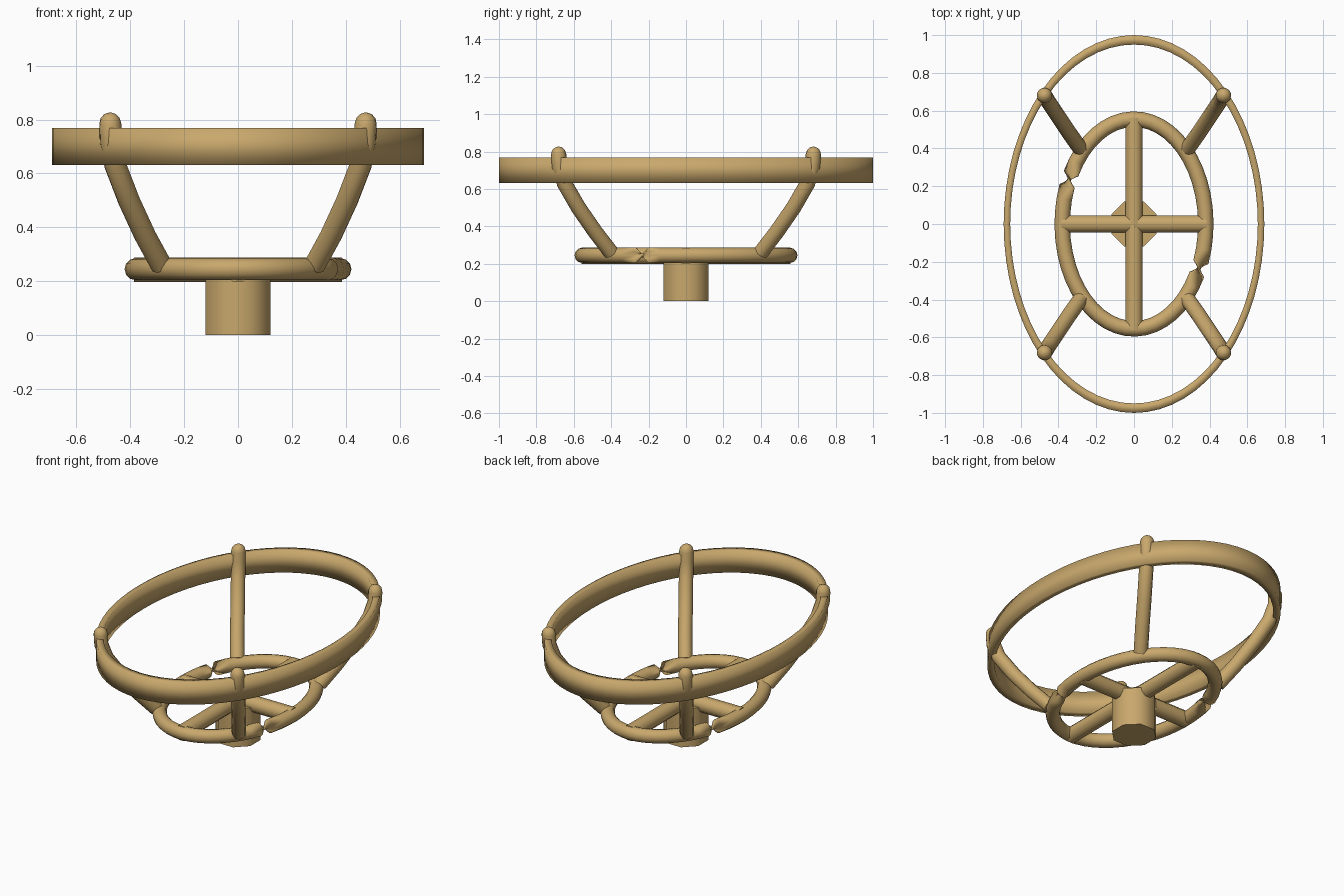
import bpy, bmesh, math
from mathutils import Vector, Matrix

if "Cube" in bpy.data.objects:
    bpy.data.objects.remove(bpy.data.objects["Cube"])

wood = bpy.data.materials.new("tan_wood")
wood.diffuse_color = (0.58, 0.39, 0.15, 1)
wood.use_nodes = True
wood.node_tree.nodes["Principled BSDF"].inputs["Base Color"].default_value = wood.diffuse_color


def finish(name, bm, angle=None):
    bmesh.ops.recalc_face_normals(bm, faces=bm.faces)
    me = bpy.data.meshes.new(name)
    bm.to_mesh(me)
    bm.free()
    ob = bpy.data.objects.new(name, me)
    bpy.context.collection.objects.link(ob)
    me.materials.append(wood)
    for p in me.polygons:
        p.use_smooth = True
    if angle:
        bpy.ops.object.select_all(action='DESELECT')
        ob.select_set(True)
        bpy.context.view_layer.objects.active = ob
        bpy.ops.object.shade_smooth_by_angle(angle=math.radians(angle))
    return ob


def bridge(bm, rings, closed=False, twists=()):
    # skins consecutive rings; a twisted segment joins opposite sides and pinches
    n = len(rings[0])
    for i in range(len(rings) if closed else len(rings) - 1):
        a, b = rings[i], rings[(i + 1) % len(rings)]
        s = n // 2 if i in twists else 0
        for k in range(n):
            bm.faces.new((a[k], a[(k + 1) % n], b[(k + 1 + s) % n], b[(k + s) % n]))


# upper rim: tall thin elliptical band
bm = bmesh.new()
N = 64
rings = []
for i in range(N):
    t = 2 * math.pi * i / N
    rings.append([bm.verts.new((0.69 * r * math.cos(t), r * math.sin(t), z))
                  for r, z in ((1, 0.632), (1, 0.768), (0.95, 0.768), (0.95, 0.632))])
bridge(bm, rings, True)
finish("upper_rim", bm)

# lower ring: elliptical tube with two pinched, twisted joints
bm = bmesh.new()
N, M, R = 48, 12, 0.041
rings = []
for i in range(N):
    t = math.radians(155) + 2 * math.pi * (i + 0.5) / N
    c = Vector((0.38 * math.cos(t), 0.555 * math.sin(t), 0.245))
    out = Vector((0.555 * math.cos(t), 0.38 * math.sin(t), 0)).normalized()
    rings.append([bm.verts.new(c + R * (out * math.cos(a) + Vector((0, 0, math.sin(a)))))
                  for a in (2 * math.pi * k / M for k in range(M))])
bridge(bm, rings, True, (N // 2 - 1, N - 1))
finish("lower_ring", bm)


def octagon_rod(name, length, apothem, center, axis):
    bm = bmesh.new()
    r = apothem / math.cos(math.pi / 8)
    bmesh.ops.create_cone(bm, cap_ends=True, segments=8, radius1=r, radius2=r, depth=length,
                          matrix=Matrix.Rotation(math.pi / 8, 4, 'Z'))
    co = Vector((0, 0, 1)).rotation_difference(Vector(axis)).to_matrix().to_4x4()
    bm.transform(Matrix.Translation(center) @ co)
    finish(name, bm, 50)


# cross bars and central post
octagon_rod("cross_bar_long", 1.12, 0.045, (0, 0, 0.243), (0, 1, 0))
octagon_rod("cross_bar_short", 0.77, 0.045, (0, 0, 0.243), (1, 0, 0))
octagon_rod("post", 0.24, 0.12, (0, 0, 0.12), (0, 0, 1))

# bowed arms with rounded tips, mirrored into four corners
path = [(0.285, 0.40, 0.26), (0.345, 0.485, 0.37), (0.405, 0.575, 0.50),
        (0.455, 0.65, 0.63), (0.472, 0.678, 0.72), (0.474, 0.681, 0.785)]
for sx in (-1, 1):
    for sy in (-1, 1):
        bm = bmesh.new()
        pts = [Vector((x * sx, y * sy, z)) for x, y, z in path]
        stations = []
        for i, p in enumerate(pts):
            d = (pts[min(i + 1, len(pts) - 1)] - pts[max(i - 1, 0)]).normalized()
            stations.append((p, d, 0.041))
        p, d, r = stations[-1]
        for a in (30, 55, 75, 88):
            a = math.radians(a)
            stations.append((p + d * r * math.sin(a), d, r * math.cos(a)))
        side = Vector((-pts[0].y, pts[0].x, 0)).normalized()
        rings = []
        for p, d, r in stations:
            up = d.cross(side).normalized()
            rings.append([bm.verts.new(p + r * (side * math.cos(a) + up * math.sin(a)))
                          for a in (2 * math.pi * k / 12 for k in range(12))])
        bridge(bm, rings)
        bm.faces.new(rings[0])
        bm.faces.new(rings[-1])
        name = "arm_" + ("front" if sy < 0 else "back") + ("_left" if sx < 0 else "_right")
        finish(name, bm, 40)
